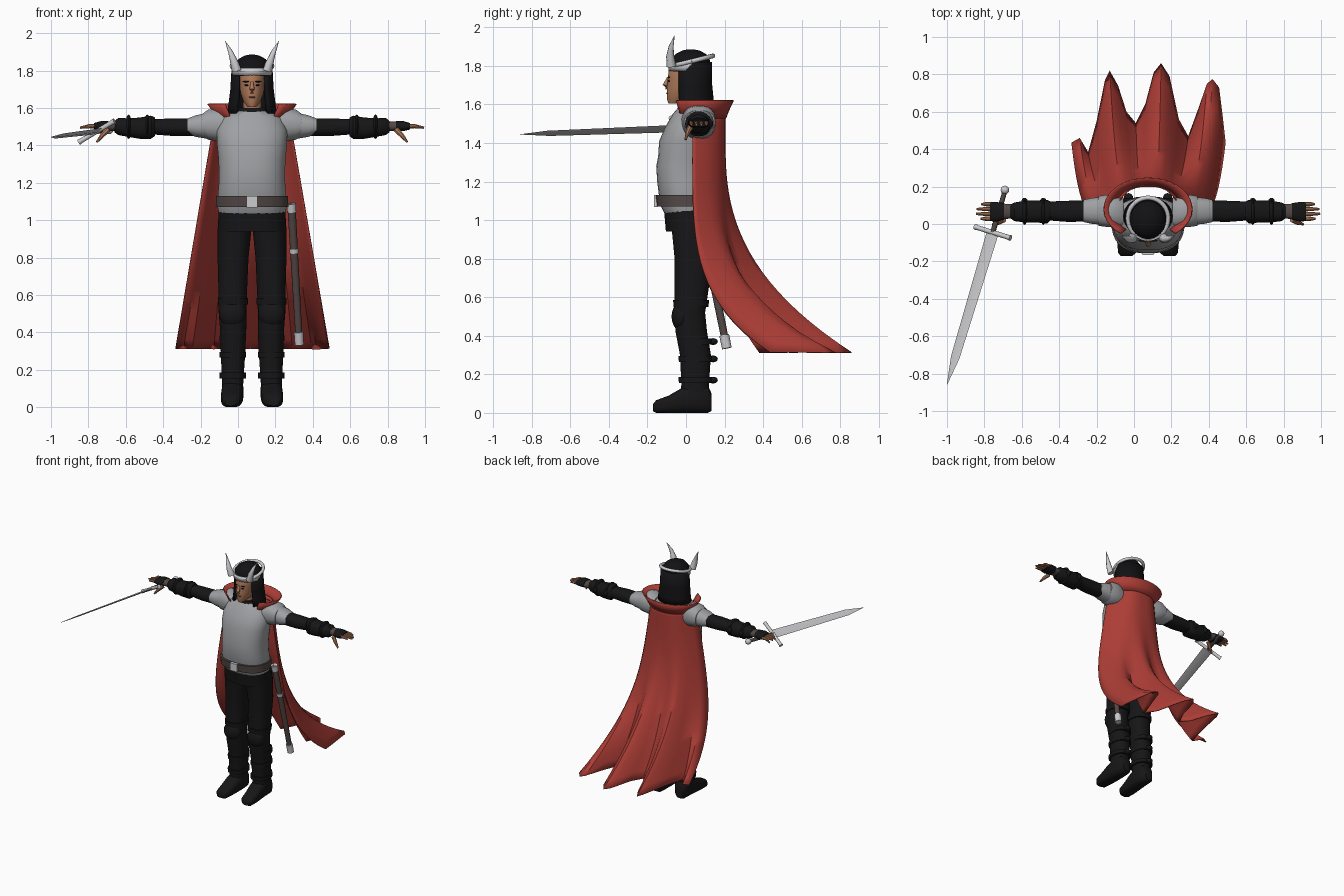
import bpy, bmesh, math
from mathutils import Vector, Matrix

if "Cube" in bpy.data.objects:
    bpy.data.objects.remove(bpy.data.objects["Cube"])

CX = 0.075  # body centre line
parts = []


def material(name, rgb):
    m = bpy.data.materials.new(name)
    m.use_nodes = True
    m.diffuse_color = (*rgb, 1)
    bsdf = m.node_tree.nodes["Principled BSDF"]
    bsdf.inputs["Base Color"].default_value = (*rgb, 1)
    bsdf.inputs["Roughness"].default_value = 0.7
    return m


STEEL = material("armour grey", (0.35, 0.355, 0.37))
SILVER = material("polished silver", (0.6, 0.6, 0.62))
BLACK = material("black leather", (0.008, 0.008, 0.009))
HAIR = material("black hair", (0.006, 0.006, 0.007))
RED = material("cape red", (0.42, 0.047, 0.037))
SKIN = material("skin tan", (0.42, 0.19, 0.1))
BROWN = material("dark brown leather", (0.085, 0.065, 0.06))
LIPS = material("lip brown", (0.25, 0.09, 0.06))


def finish(name, bm, mat):
    bmesh.ops.recalc_face_normals(bm, faces=bm.faces)
    me = bpy.data.meshes.new(name)
    bm.to_mesh(me)
    bm.free()
    me.materials.append(mat)
    ob = bpy.data.objects.new(name, me)
    bpy.context.collection.objects.link(ob)
    parts.append(ob)
    return ob


def skin(name, rings, mat, closed=True):
    """Bridge rows of points; closed rows become a capped solid."""
    bm = bmesh.new()
    rows = [[bm.verts.new(p) for p in r] for r in rings]
    n = len(rows[0])
    for a, b in zip(rows, rows[1:]):
        for i in range(n if closed else n - 1):
            j = (i + 1) % n
            bm.faces.new((a[i], a[j], b[j], b[i]))
    if closed:
        bm.faces.new(rows[0])
        bm.faces.new(rows[-1])
    return finish(name, bm, mat)


def loft(name, rings, mat, axis="z", s=1, n=20, e=0.85):
    """Rounded sections (position, low, high, low, high) along an axis."""
    out = []
    for t, a0, a1, b0, b1 in rings:
        row = []
        for k in range(n):
            q = 2 * math.pi * (k + 0.5) / n
            c, d = math.cos(q), math.sin(q)
            u = (a0 + a1) / 2 + (a1 - a0) / 2 * math.copysign(abs(c) ** e, c)
            v = (b0 + b1) / 2 + (b1 - b0) / 2 * math.copysign(abs(d) ** e, d)
            x, y, z = {"x": (t, u, v), "y": (u, t, v), "z": (u, v, t)}[axis]
            row.append((CX + s * x, y, z))
        out.append(row)
    return skin(name, out, mat)


def tube(name, pts, radii, mat, s=1, origin=CX, n=10):
    pts = [Vector((origin + s * x, y, z)) for x, y, z in pts]
    out = []
    for i, p in enumerate(pts):
        d = pts[min(i + 1, len(pts) - 1)] - pts[max(i - 1, 0)]
        q = d.to_track_quat("Z", "Y")
        out.append([p + q @ Vector((math.cos(a), math.sin(a), 0)) * radii[i]
                    for a in (2 * math.pi * k / n for k in range(n))])
    return skin(name, out, mat)


def solid(name, kind, loc, size, mat, rot=0.0):
    bm = bmesh.new()
    if kind == "box":
        bmesh.ops.create_cube(bm, size=1)
    else:
        bmesh.ops.create_uvsphere(bm, u_segments=16, v_segments=10, radius=0.5)
    m = Matrix.Translation((CX + loc[0], loc[1], loc[2])) @ Matrix.Rotation(rot, 4, "X")
    bm.transform(m @ Matrix.Diagonal((*size, 1)))
    return finish(name, bm, mat)


def arc_sheet(name, rows, a0, a1, mat, thick, n=28):
    """Open wall round the neck or head; rows are (z, rx, ry, cy)."""
    angles = [math.radians(a0 + (a1 - a0) * k / n) for k in range(n + 1)]
    ob = skin(name, [[(CX + rx * math.cos(a), cy + ry * math.sin(a), z) for a in angles]
                     for z, rx, ry, cy in rows], mat, closed=False)
    mod = ob.modifiers.new("thickness", "SOLIDIFY")
    mod.thickness, mod.offset = thick, 0
    return ob


# Torso, hips and belt
loft("breastplate", [(1.03, -.175, .175, -.11, .13), (1.08, -.188, .188, -.135, .14),
                     (1.2, -.178, .178, -.15, .13), (1.28, -.178, .178, -.155, .13),
                     (1.33, -.18, .18, -.145, .13), (1.41, -.188, .188, -.14, .14),
                     (1.48, -.19, .19, -.11, .14), (1.55, -.16, .16, -.07, .13),
                     (1.585, -.09, .09, -.04, .11)], STEEL, n=32)
loft("hip_skirt", [(.94, -.18, .18, -.105, .13), (1.05, -.18, .18, -.115, .135)], BLACK, n=24)
loft("belt", [(1.07, -.195, .195, -.15, .148), (1.13, -.193, .193, -.158, .146)], BROWN, n=32)
solid("belt_buckle", "box", (0, -.156, 1.1), (.06, .018, .062), SILVER)
loft("neck_guard", [(1.56, -.1, .1, -.05, .11), (1.6, -.075, .075, -.04, .1)], BLACK)

# Head and face
loft("neck", [(1.57, -.05, .05, -.03, .08), (1.68, -.05, .05, -.03, .08)], SKIN)
loft("face", [(1.605, -.022, .022, -.092, -.03), (1.63, -.045, .045, -.1, .05),
              (1.68, -.062, .062, -.1, .08), (1.74, -.07, .07, -.095, .1),
              (1.8, -.07, .07, -.088, .1), (1.85, -.04, .04, -.04, .07)], SKIN, e=1)
tube("nose", [(0, -.092, 1.74), (0, -.108, 1.7), (0, -.1, 1.68)], [.007, .014, .009], SKIN)
solid("mouth", "ball", (0, -.097, 1.658), (.04, .012, .009), LIPS)
loft("hair_crown", [(1.77, -.098, .098, -.08, .125), (1.83, -.096, .096, -.08, .125),
                    (1.862, -.073, .073, -.055, .105), (1.88, -.04, .04, -.02, .07),
                    (1.886, -.01, .01, .01, .04)], HAIR, e=1, n=28)
arc_sheet("hair_curtain", [(1.82, .098, .09, .035), (1.7, .105, .09, .035),
                           (1.62, .115, .093, .04), (1.57, .122, .095, .04)],
          -48, 228, HAIR, .022)

# Crown
ring = [(.108 * math.cos(a), .03 + .11 * math.sin(a), 1.825 + .027 * math.sin(a))
        for a in (2 * math.pi * k / 36 for k in range(37))]
tube("circlet", ring, [.012] * 37, SILVER)
arc_sheet("brow_band", [(1.775, .104, .116, .03), (1.815, .106, .118, .03)], 180, 360, SILVER, .008)

for s, side in ((1, "left_"), (-1, "right_")):
    tube(side + "horn", [(.082, -.075, 1.8), (.097, -.082, 1.85), (.115, -.077, 1.9),
                         (.143, -.06, 1.957)], [.026, .021, .013, .001], SILVER, s)
    solid(side + "eye", "ball", (s * .03, -.089, 1.722), (.022, .01, .009), HAIR)
    solid(side + "eyebrow", "ball", (s * .031, -.089, 1.741), (.038, .012, .007), HAIR)

    # Layered shoulder armour
    loft(side + "pauldron", [(.13, -.03, .14, 1.43, 1.57), (.18, -.02, .155, 1.42, 1.6),
                             (.235, -.015, .155, 1.43, 1.592), (.265, -.01, .15, 1.45, 1.57)],
         STEEL, "x", s)
    loft(side + "pauldron_lower", [(.24, -.005, .145, 1.435, 1.575), (.3, .0, .14, 1.445, 1.562),
                                   (.345, .01, .13, 1.46, 1.545)], STEEL, "x", s)
    # Arm, bracer and hand
    loft(side + "upper_arm", [(.3, .015, .125, 1.45, 1.545), (.42, .01, .125, 1.45, 1.545),
                              (.55, .02, .12, 1.46, 1.54)], BLACK, "x", s)
    loft(side + "bracer", [(.52, .02, .12, 1.45, 1.55), (.54, .002, .13, 1.435, 1.56),
                           (.6, .008, .125, 1.435, 1.55), (.66, .008, .125, 1.445, 1.545),
                           (.715, .015, .115, 1.455, 1.548), (.735, .03, .105, 1.47, 1.53)],
         BLACK, "x", s)
    for x in (.56, .66):
        solid(side + "bracer_stud", "ball", (s * x, .12, 1.5), (.035, .04, .05), BLACK)
        solid(side + "bracer_strap", "ball", (s * x, .065, 1.5), (.035, .14, .13), BLACK)
    loft(side + "wrist", [(.72, .03, .105, 1.475, 1.53), (.78, .025, .11, 1.478, 1.528)],
         BROWN, "x", s)
    loft(side + "glove", [(.77, .023, .112, 1.475, 1.532), (.81, .012, .118, 1.476, 1.53),
                          (.845, .015, .118, 1.485, 1.52)], BLACK, "x", s)
    for k, reach in enumerate((.895, .92, .915, .89)):
        y = .028 + .026 * k
        tube(side + "finger", [(.84, y, 1.503), (.87, y, 1.503), (reach, y, 1.495)],
             [.012, .011, .006], SKIN, s, n=8)
    tube(side + "thumb", [(.77, .025, 1.485), (.8, .008, 1.455), (.83, -.002, 1.418)],
         [.016, .013, .006], SKIN, s, n=8)

    # Leg and boot
    loft(side + "leg", [(1.03, .0, .18, -.08, .13), (.95, .002, .185, -.075, .14),
                        (.8, .018, .185, -.06, .14), (.62, .026, .18, -.06, .115),
                        (.52, .03, .18, -.062, .1), (.42, .03, .172, -.055, .11),
                        (.3, .035, .168, -.032, .13), (.15, .045, .162, -.025, .12),
                        (.06, .05, .16, -.03, .12)], BLACK, s=s)
    solid(side + "knee_guard", "ball", (s * .105, -.025, .5), (.145, .1, .15), BLACK)
    loft(side + "boot_cuff", [(.55, .022, .184, -.065, .118), (.585, .022, .184, -.068, .12)], BLACK, s=s)
    loft(side + "boot", [(-.172, .085, .145, .008, .045), (-.155, .065, .16, 0, .066),
                         (-.09, .055, .166, 0, .09), (-.03, .048, .165, 0, .125),
                         (.05, .045, .162, 0, .16), (.115, .055, .155, 0, .14),
                         (.133, .075, .14, .01, .1)], BLACK, "y", s, e=.7)
    for z in (.37, .28, .17):
        loft(side + "boot_strap", [(z - .015, .032, .174, -.038, .137),
                                   (z + .015, .032, .174, -.04, .137)], BLACK, s=s)
        solid(side + "strap_buckle", "ball", (s * .105, .14, z), (.05, .05, .035), BLACK)

# Cape with deep folds growing toward the hem
hem = [(-.335, .435), (-.29, .46), (-.245, .385), (-.2, .55), (-.155, .77), (-.13, .82),
       (-.085, .74), (-.04, .6), (.01, .54), (.06, .64), (.105, .81), (.145, .86),
       (.19, .79), (.24, .56), (.29, .47), (.345, .62), (.39, .75), (.42, .775),
       (.455, .73), (.475, .57), (.49, .435)]
ROWS = 24
cape_rows = []
for r in range(ROWS + 1):
    t = r / ROWS
    z = 1.56 + (.315 - 1.56) * t
    drop = max(0, (1.42 - z) / 1.105)
    row = []
    for hx, hy in hem:
        u = (hx - hem[0][0]) / (hem[-1][0] - hem[0][0])
        edge = abs(2 * u - 1)
        x0, y0 = -.125 + .4 * u, .035 + .17 * (1 - edge ** 3)
        f = drop ** (2.6 + 1.5 * edge ** 4)
        row.append((x0 + (hx - x0) * t, y0 + (hy - y0) * f, z))
    cape_rows.append(row)
cape = skin("cape", cape_rows, RED, closed=False)
cape.modifiers.new("thickness", "SOLIDIFY").thickness = .006
arc_sheet("cape_collar", [(1.53, .175, .13, .075), (1.57, .2, .142, .078), (1.622, .235, .165, .08)],
          -52, 232, RED, .008)

# Sword in the right hand
base, tip = Vector((-.755, -.045, 1.475)), Vector((-1, -.86, 1.445))
along = (tip - base).normalized()
wide = Vector((.19, -.06, .115)).normalized()
flat = along.cross(wide).normalized()
skin("sword_blade", [[c + wide * w, c + flat * h, c - wide * w, c - flat * h]
                     for c, w, h in ((base, .037, .007), (base.lerp(tip, .82), .027, .005),
                                     (tip, .001, .001))], SILVER)
tube("sword_guard", [(-.85, -.015, 1.418), (-.835, -.02, 1.427), (-.755, -.045, 1.475),
                     (-.675, -.07, 1.522), (-.66, -.075, 1.53)],
     [.016, .013, .013, .013, .016], SILVER, origin=0)
tube("sword_grip", [(-.755, -.045, 1.475), (-.692, .17, 1.483)], [.014, .013], BROWN, origin=0)
solid("sword_pommel", "ball", (-.69 - CX, .182, 1.483), (.046, .046, .046), SILVER)

# Scabbard on the left hip
top, end = Vector((.285, .06, 1.09)), Vector((.328, .212, .335))
tube("scabbard", [top, end], [.023, .019], BROWN, origin=0)
for name, a, b in (("throat", 0, .06), ("band", .32, .35), ("chape", .91, 1)):
    tube("scabbard_" + name, [top.lerp(end, a), top.lerp(end, b)], [.026, .025], SILVER, origin=0)

bpy.ops.object.select_all(action="DESELECT")
for ob in parts:
    ob.select_set(True)
bpy.context.view_layer.objects.active = parts[0]
bpy.ops.object.shade_smooth_by_angle(angle=math.radians(42))
